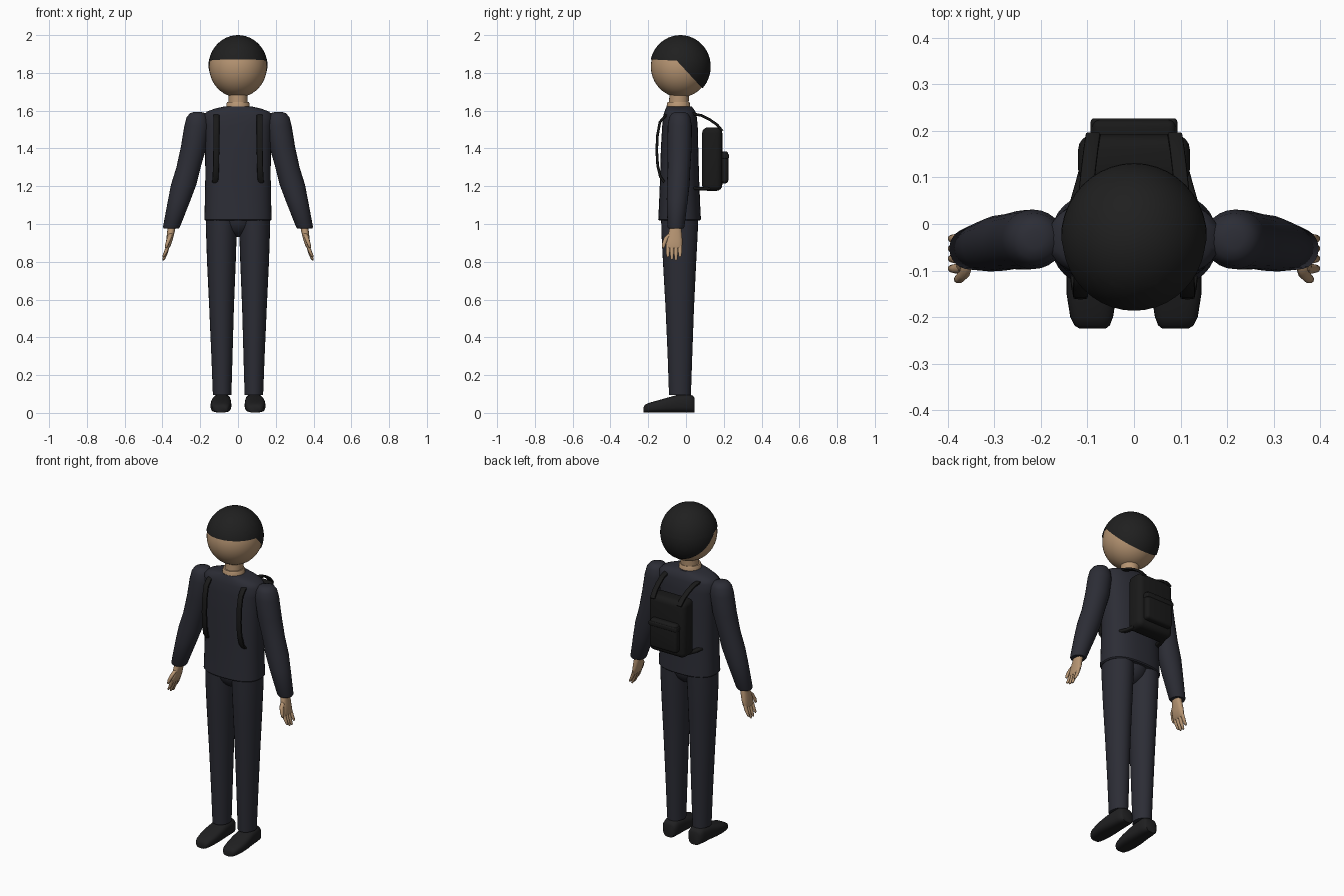
import bpy, bmesh, math
from mathutils import Vector, Matrix


def material(name, rgb):
    m = bpy.data.materials.new(name)
    m.diffuse_color = (*rgb, 1)
    return m


SUIT = material("dark_navy_cloth", (0.025, 0.026, 0.036))
SKIN = material("skin", (0.47, 0.30, 0.17))
HAIR = material("black_hair", (0.014, 0.014, 0.014))
PACK = material("black_canvas", (0.010, 0.010, 0.010))
SHOE = material("black_leather", (0.014, 0.014, 0.015))
X, Y, Z = Vector((1, 0, 0)), Vector((0, 1, 0)), Vector((0, 0, 1))


def finish(name, bm, mat, angle=40, bevel=0):
    bmesh.ops.recalc_face_normals(bm, faces=bm.faces)
    if bevel:
        bmesh.ops.bevel(bm, geom=bm.edges[:], offset=bevel, segments=4,
                        profile=0.5, affect='EDGES')
    me = bpy.data.meshes.new(name)
    bm.to_mesh(me)
    bm.free()
    me.materials.append(mat)
    for p in me.polygons:
        p.use_smooth = True
    me.set_sharp_from_angle(angle=math.radians(angle))
    ob = bpy.data.objects.new(name, me)
    bpy.context.collection.objects.link(ob)
    return ob


def ring(c, u, v, n=24, power=2.0):
    """Superellipse cross-section around c spanned by u and v."""
    pts = []
    for i in range(n):
        a = 2 * math.pi * i / n
        ca, sa = math.cos(a), math.sin(a)
        pts.append(Vector(c) + u * math.copysign(abs(ca) ** (2 / power), ca)
                   + v * math.copysign(abs(sa) ** (2 / power), sa))
    return pts


def loft(name, rings, mat, angle=40):
    bm = bmesh.new()
    vs = [[bm.verts.new(p) for p in r] for r in rings]
    for a, b in zip(vs, vs[1:]):
        for i in range(len(a)):
            j = (i + 1) % len(a)
            bm.faces.new((a[i], a[j], b[j], b[i]))
    bm.faces.new(vs[0][::-1])
    bm.faces.new(vs[-1])
    return finish(name, bm, mat, angle)


def column(name, stations, mat, side=1, n=24, power=2.0):
    """Loft of level sections: (x, y, z, half width, half depth)."""
    return loft(name, [ring((side * x, y, z), X * rx, Y * ry, n, power)
                       for x, y, z, rx, ry in stations], mat)


def ellipsoid(name, c, r, mat, cut=None):
    bm = bmesh.new()
    bmesh.ops.create_uvsphere(bm, u_segments=40, v_segments=24, radius=1)
    bmesh.ops.transform(bm, matrix=Matrix.Translation(c) @ Matrix.Diagonal((*r, 1)),
                        verts=bm.verts)
    if cut:
        cut(bm)
    return finish(name, bm, mat)


def box(name, lo, hi, mat, bevel):
    bm = bmesh.new()
    bmesh.ops.create_cube(bm, size=1)
    lo, hi = Vector(lo), Vector(hi)
    for v in bm.verts:
        v.co = Vector([(a + b) / 2 + (b - a) * t for a, b, t in zip(lo, hi, v.co)])
    return finish(name, bm, mat, bevel=bevel)


def strap(name, pts, width, thick, side):
    """Flat band following a path, its width lying along x."""
    pts = [Vector((side * x, y, z)) for x, y, z in pts]
    rings = []
    for i, p in enumerate(pts):
        t = pts[min(i + 1, len(pts) - 1)] - pts[max(i - 1, 0)]
        rings.append(ring(p, X * width / 2, t.cross(X).normalized() * thick / 2, 12, 3.5))
    return loft(name, rings, PACK, 50)


def finger(name, pts, radii, side):
    rings = []
    for p, r in zip(pts, radii):
        rings.append(ring((side * p[0], p[1], p[2]), X * r * 0.9, Y * r, 10))
    return loft(name, rings, SKIN, 60)


# Head
HEAD = (0, -0.03, 1.833)
ellipsoid("head", HEAD, (0.153, 0.156, 0.162), SKIN)


# Hair: level fringe in front, hairline slanting down to the nape
def hairline(bm):
    planes = [(Vector((0, 0, 1.862)), Vector((0, 0.05, 1)).normalized()),
              (Vector((0, -0.035, 1.85)), Vector((0, 0.735, 0.678)))]
    for co, no in planes:
        bmesh.ops.bisect_plane(bm, geom=bm.verts[:] + bm.edges[:] + bm.faces[:],
                               plane_co=co, plane_no=no)
    low = [f for f in bm.faces
           if all((f.calc_center_median() - co).dot(no) < 0 for co, no in planes)]
    bmesh.ops.delete(bm, geom=low, context='FACES')


ellipsoid("hair", HEAD, (0.157, 0.161, 0.167), HAIR, hairline)

# Neck with a wider base
column("neck", [(0, -0.04, 1.60, 0.05, 0.052), (0, -0.035, 1.70, 0.05, 0.052)], SKIN)
column("neck_base", [(0, -0.04, 1.60, 0.064, 0.064), (0, -0.04, 1.638, 0.061, 0.061),
                     (0, -0.04, 1.645, 0.057, 0.057)], SKIN)

# Jacket body
column("jacket", [(0, -0.034, 1.018, 0.172, 0.107), (0, -0.034, 1.024, 0.178, 0.113),
                  (0, -0.034, 1.10, 0.176, 0.109), (0, -0.034, 1.25, 0.173, 0.103),
                  (0, -0.034, 1.40, 0.174, 0.099), (0, -0.032, 1.52, 0.178, 0.094),
                  (0, -0.032, 1.575, 0.183, 0.088), (0, -0.032, 1.595, 0.165, 0.082),
                  (0, -0.034, 1.61, 0.125, 0.074), (0, -0.036, 1.622, 0.075, 0.066)],
       SUIT, n=40, power=2.5)

# Seat of the trousers
ellipsoid("trouser_seat", (0, -0.034, 1.04), (0.10, 0.095, 0.108), SUIT)

for side, tag in ((1, "left"), (-1, "right")):
    # Trouser leg
    column(tag + "_trouser_leg",
           [(0.087, -0.034, 1.05, 0.083, 0.098), (0.088, -0.034, 0.95, 0.081, 0.096),
            (0.088, -0.034, 0.80, 0.076, 0.088), (0.087, -0.033, 0.55, 0.065, 0.075),
            (0.085, -0.032, 0.30, 0.056, 0.065), (0.084, -0.032, 0.095, 0.049, 0.058)],
           SUIT, side, n=28)

    # Shoe: sections from heel to toe (y, x, half width, height)
    shoe = [(0.046, 0.084, 0.034, 0.075), (0.038, 0.085, 0.043, 0.088),
            (0.01, 0.086, 0.048, 0.098), (-0.05, 0.088, 0.051, 0.092),
            (-0.10, 0.090, 0.055, 0.078), (-0.15, 0.091, 0.054, 0.064),
            (-0.20, 0.091, 0.046, 0.050), (-0.218, 0.090, 0.038, 0.040),
            (-0.225, 0.089, 0.028, 0.028)]
    loft(tag + "_shoe", [ring((side * x, y, h / 2 + 0.002), X * w, Z * h / 2, 24, 3)
                         for y, x, w, h in shoe], SHOE, 50)

    # Sleeve
    column(tag + "_sleeve",
           [(0.215, -0.033, 1.593, 0.02, 0.02), (0.213, -0.033, 1.586, 0.042, 0.042),
            (0.214, -0.033, 1.565, 0.058, 0.056), (0.217, -0.033, 1.52, 0.067, 0.064),
            (0.234, -0.034, 1.41, 0.068, 0.064), (0.262, -0.037, 1.30, 0.064, 0.060),
            (0.287, -0.041, 1.21, 0.067, 0.060), (0.310, -0.046, 1.13, 0.060, 0.056),
            (0.352, -0.053, 0.985, 0.045, 0.045), (0.353, -0.053, 0.977, 0.040, 0.040)],
           SUIT, side)

    # Palm
    column(tag + "_palm",
           [(0.348, -0.055, 1.0, 0.021, 0.028), (0.355, -0.057, 0.96, 0.020, 0.034),
            (0.363, -0.062, 0.915, 0.017, 0.043), (0.370, -0.063, 0.885, 0.014, 0.043),
            (0.374, -0.063, 0.873, 0.009, 0.038)], SKIN, side, n=16, power=2.5)

    # Fingers and thumb
    for i, tip in enumerate((0.825, 0.811, 0.808, 0.826)):
        y = -0.096 + 0.0215 * i
        finger(f"{tag}_finger_{i + 1}",
               [(0.369, y, 0.89), (0.382, y, (0.88 + tip) / 2),
                (0.393, y, tip + 0.006), (0.395, y, tip)],
               (0.011, 0.0105, 0.008, 0.004), side)
    finger(tag + "_thumb",
           [(0.356, -0.080, 0.95), (0.364, -0.105, 0.925), (0.374, -0.116, 0.898),
            (0.380, -0.119, 0.878), (0.381, -0.119, 0.873)],
           (0.014, 0.013, 0.011, 0.008, 0.004), side)

    # Shoulder strap, from the pack over the shoulder and down the chest
    strap(tag + "_shoulder_strap",
          [(0.088, 0.192, 1.492), (0.092, 0.165, 1.525), (0.097, 0.125, 1.553),
           (0.102, 0.08, 1.575), (0.107, 0.03, 1.585), (0.112, -0.05, 1.588),
           (0.114, -0.11, 1.572), (0.115, -0.138, 1.54), (0.115, -0.151, 1.47),
           (0.115, -0.155, 1.39), (0.116, -0.15, 1.31), (0.119, -0.136, 1.25),
           (0.121, -0.115, 1.222)], 0.032, 0.014, side)

    # Lower strap, from the pack to the jacket
    strap(tag + "_lower_strap",
          [(0.10, 0.13, 1.19), (0.112, 0.085, 1.186), (0.125, 0.04, 1.19)],
          0.03, 0.018, side)

# Backpack with front pocket and pocket flap
box("backpack_body", (-0.12, 0.085, 1.175), (0.12, 0.192, 1.512), PACK, 0.032)
box("backpack_pocket", (-0.09, 0.17, 1.215), (0.09, 0.224, 1.385), PACK, 0.016)
box("backpack_pocket_flap", (-0.093, 0.18, 1.345), (0.093, 0.227, 1.372), PACK, 0.007)
